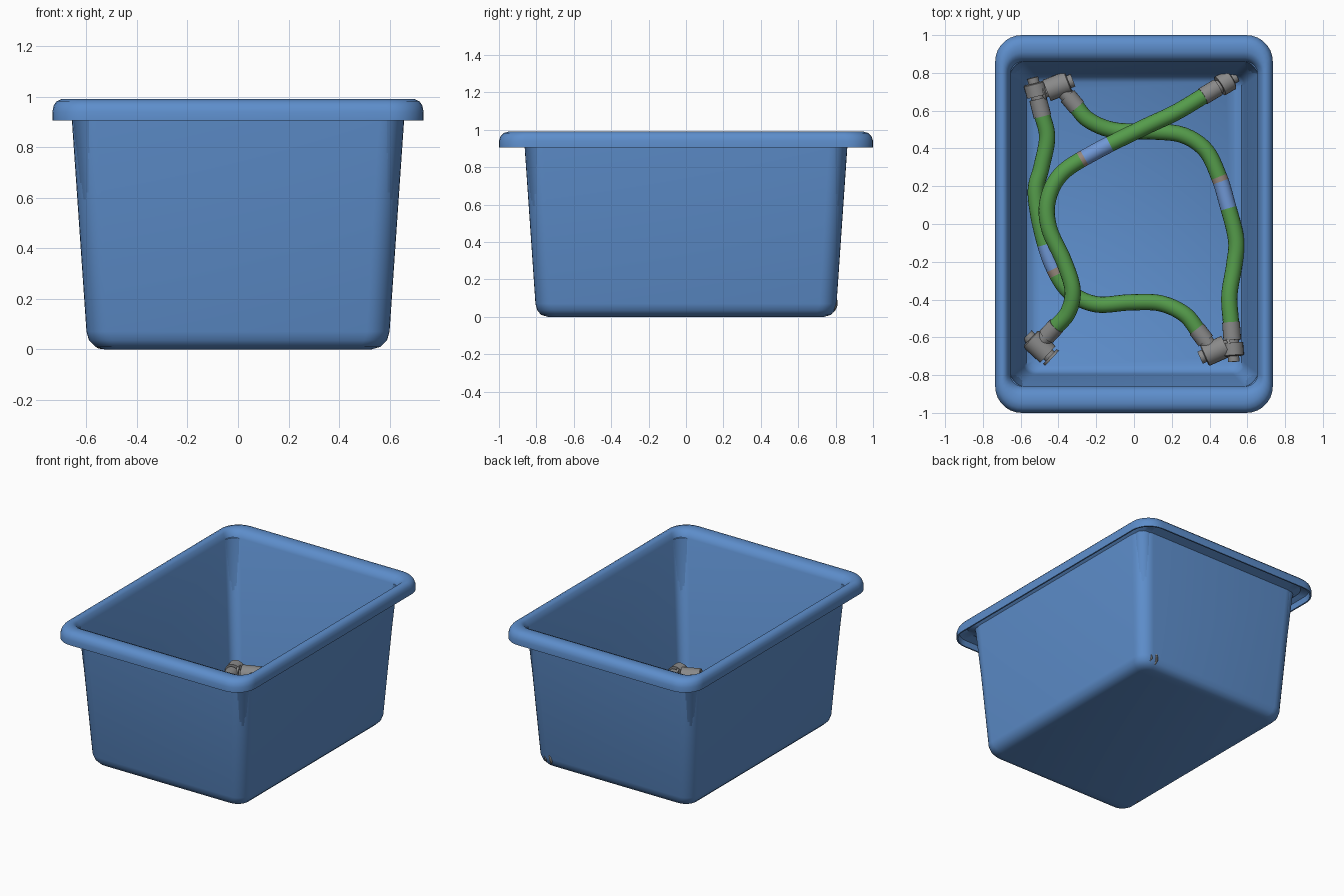
import bpy, bmesh, math
from mathutils import Vector

cube = bpy.data.objects.get("Cube")
if cube:
    bpy.data.objects.remove(cube, do_unlink=True)


def material(name, rgb, rough=0.5):
    m = bpy.data.materials.new(name)
    m.use_nodes = True
    col = (*rgb, 1)
    m.diffuse_color = col
    shader = m.node_tree.nodes["Principled BSDF"]
    shader.inputs["Base Color"].default_value = col
    shader.inputs["Roughness"].default_value = rough
    return m


BLUE = material("bin blue", (0.11, 0.27, 0.6))
GREEN = material("hose green", (0.09, 0.33, 0.07))
GREY = material("metal grey", (0.25, 0.25, 0.25))
LABEL = material("label blue", (0.16, 0.31, 0.66))
TAN = material("label tan", (0.3, 0.24, 0.2))
made = []


def loft(bm, rings):
    """Skin closed rings of points and cap both ends."""
    rows = [[bm.verts.new(p) for p in ring] for ring in rings]
    n = len(rows[0])
    for k, (a, b) in enumerate(zip(rows, rows[1:])):
        for i in range(n):
            j = (i + 1) % n
            f = bm.faces.new((a[i], a[j], b[j], b[i]))
            yield k, f
    bm.faces.new(rows[0][::-1])
    bm.faces.new(rows[-1])


def finish(name, bm, mats):
    bmesh.ops.recalc_face_normals(bm, faces=bm.faces)
    me = bpy.data.meshes.new(name)
    bm.to_mesh(me)
    bm.free()
    for m in mats:
        me.materials.append(m)
    ob = bpy.data.objects.new(name, me)
    bpy.context.collection.objects.link(ob)
    made.append(ob)
    return ob


def rounded_rect(hx, hy, z, r, seg=7):
    pts = []
    for q, (sx, sy) in enumerate(((1, 1), (-1, 1), (-1, -1), (1, -1))):
        for i in range(seg + 1):
            a = math.pi / 2 * (q + i / seg)
            pts.append(Vector((sx * (hx - r) + r * math.cos(a),
                               sy * (hy - r) + r * math.sin(a), z)))
    return pts


# Bin: half width, half depth, height, corner radius (outside, lip, inside)
PROFILE = [
    (.53, .74, 0, .06), (.565, .775, .01, .08), (.59, .795, .035, .09),
    (.6, .805, .07, .09), (.66, .865, .94, .1),
    (.69, .93, .965, .12), (.72, .985, .945, .13), (.725, .99, .905, .13),
    (.735, 1, .905, .14), (.735, 1, .94, .14), (.73, .992, .965, .14),
    (.718, .975, .982, .13), (.7, .95, .99, .12), (.685, .91, .988, .1),
    (.672, .88, .975, .08), (.655, .86, .94, .07),
    (.585, .795, .1, .06), (.57, .78, .055, .06), (.535, .75, .035, .05)]
bm = bmesh.new()
list(loft(bm, [rounded_rect(*p) for p in PROFILE]))
finish("storage_bin", bm, [BLUE])


def smooth_path(ctrl, steps=10):
    """Catmull-Rom curve through the control points."""
    c = [2 * ctrl[0] - ctrl[1], *ctrl, 2 * ctrl[-1] - ctrl[-2]]
    out = []
    for p0, p1, p2, p3 in zip(c, c[1:], c[2:], c[3:]):
        for i in range(steps):
            t = i / steps
            out.append((2 * p1 + (p2 - p0) * t
                        + (2 * p0 - 5 * p1 + 4 * p2 - p3) * t ** 2
                        + (3 * p1 - p0 - 3 * p2 + p3) * t ** 3) / 2)
    return out + [ctrl[-1]]


def ring_at(p, direction, r, n=16):
    side = direction.cross(Vector((0, 0, 1))).normalized()
    up = side.cross(direction).normalized()
    return [p + r * (side * math.cos(2 * math.pi * i / n)
                     + up * math.sin(2 * math.pi * i / n)) for i in range(n)]


def turned(name, start, direction, steps):
    """Stepped round part: steps are (distance along, radius)."""
    d = direction.normalized()
    bm = bmesh.new()
    list(loft(bm, [ring_at(start + d * t, d, r, 20) for t, r in steps]))
    return finish(name, bm, [GREY])


HOSE_R = 0.043


def hose(name, coords, label_xy, body_axis):
    path = smooth_path([Vector(c) for c in coords])
    dirs = [(path[min(i + 1, len(path) - 1)] - path[max(i - 1, 0)]).normalized()
            for i in range(len(path))]
    dist = [0]
    for a, b in zip(path, path[1:]):
        dist.append(dist[-1] + (b - a).length)
    target = Vector(label_xy)
    nearest = min(range(len(path)), key=lambda i: (path[i].xy - target).length)

    # Green tube with a label band picked by distance along the hose
    bm = bmesh.new()
    rings = [ring_at(p, d, HOSE_R) for p, d in zip(path, dirs)]
    for k, f in loft(bm, rings):
        s = (dist[k] + dist[k + 1]) / 2 - dist[nearest]
        if -.09 < s < -.06:
            f.material_index = 2
        elif -.06 <= s < .075:
            f.material_index = 1
    finish(name, bm, [GREEN, LABEL, TAN])

    # Straight end: ferrule, nut and tip
    turned(name + "_end_fitting", path[-1], dirs[-1],
           [(-.02, .047), (.075, .047), (.075, .036), (.09, .036),
            (.09, .056), (.155, .056), (.16, .05), (.16, .03), (.19, .03)])
    # Elbow end: collar, cross body and flanged cap
    turned(name + "_elbow_collar", path[0], -dirs[0],
           [(-.03, .047), (.05, .047), (.05, .04), (.1, .04)])
    axis = Vector((*body_axis, 0)).normalized()
    centre = path[0] - dirs[0] * .12
    turned(name + "_elbow_body", centre - axis * .07, axis,
           [(-.03, .025), (-.03, .054), (-.015, .054), (-.015, .035), (0, .035),
            (0, .06), (.12, .06), (.125, .054), (.125, .035), (.15, .035)])


hose("right_hose",
     [(-.32, .64, .09), (-.24, .55, .09), (-.1, .495, .08), (.1, .49, .08),
      (.26, .47, .08), (.38, .39, .08), (.45, .25, .08), (.49, .12, .08),
      (.54, -.08, .08), (.53, -.22, .08), (.505, -.38, .09), (.515, -.54, .095)],
     (.48, .165), (.9, .35))
hose("left_hose",
     [(.35, -.58, .09), (.27, -.48, .09), (.14, -.42, .08), (-.02, -.415, .08),
      (-.2, -.425, .08), (-.34, -.36, .08), (-.43, -.22, .08), (-.49, -.03, .08),
      (-.52, .17, .08), (-.49, .3, .08), (-.46, .46, .09), (-.49, .59, .095)],
     (-.455, -.19), (-.9, -.4))
hose("crossing_hose",
     [(-.43, -.56, .1), (-.35, -.47, .14), (-.325, -.35, .165), (-.37, -.2, .165),
      (-.45, -.02, .165), (-.455, .13, .165), (-.38, .27, .165), (-.2, .385, .165),
      (.05, .51, .165), (.22, .59, .14), (.38, .685, .1)],
     (-.21, .38), (-.7, .65))

# Smooth shading with crisp steps
bpy.ops.object.select_all(action="DESELECT")
for ob in made:
    ob.select_set(True)
bpy.context.view_layer.objects.active = made[0]
bpy.ops.object.shade_smooth_by_angle(angle=math.radians(40))
